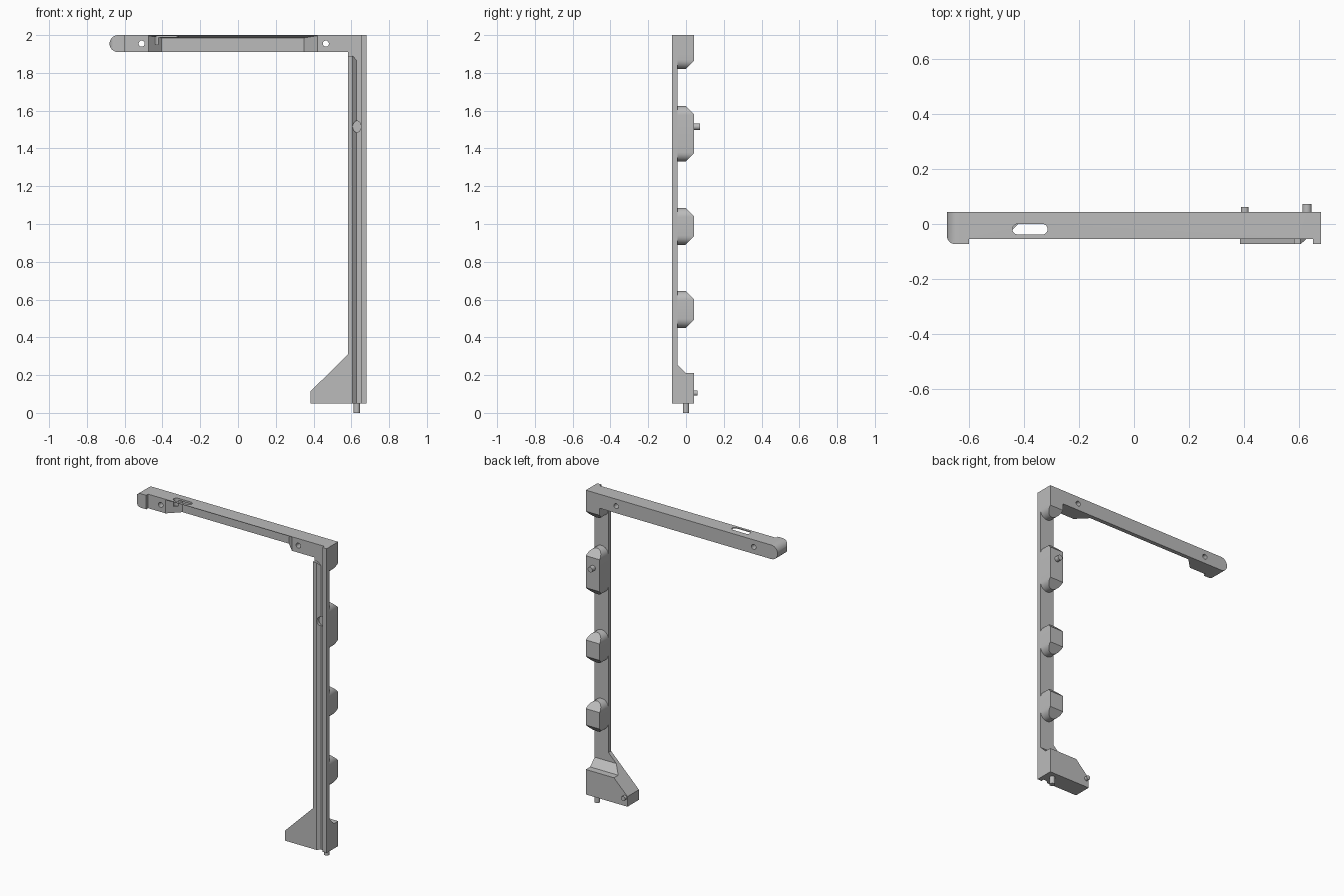
import bpy, bmesh, math
from mathutils import Vector

cube = bpy.data.objects.get("Cube")
if cube:
    bpy.data.objects.remove(cube, do_unlink=True)

grey = bpy.data.materials.new("plain grey")
grey.use_nodes = True
COLOUR = (0.5, 0.5, 0.5, 1)
grey.diffuse_color = COLOUR
grey.node_tree.nodes["Principled BSDF"].inputs["Base Color"].default_value = COLOUR

# Main depths (y) and widths (x)
FRONT, INNER, RAIL_BACK, BACK = -0.073, -0.054, -0.046, 0.043
LEFT, RIGHT, COL = -0.68, 0.68, 0.582


def prism(name, points, axis, lo, hi):
    """Extrude a 2D outline along x, y or z."""
    place = {"x": lambda a, b, t: (t, a, b),
             "y": lambda a, b, t: (a, t, b),
             "z": lambda a, b, t: (a, b, t)}[axis]
    bm = bmesh.new()
    face = bm.faces.new([bm.verts.new(place(a, b, lo)) for a, b in points])
    new = bmesh.ops.extrude_face_region(bm, geom=[face])["geom"]
    shift = Vector(place(0, 0, hi - lo))
    bmesh.ops.translate(bm, vec=shift, verts=[v for v in new if isinstance(v, bmesh.types.BMVert)])
    bmesh.ops.recalc_face_normals(bm, faces=bm.faces)
    mesh = bpy.data.meshes.new(name)
    bm.to_mesh(mesh)
    bm.free()
    mesh.materials.append(grey)
    obj = bpy.data.objects.new(name, mesh)
    bpy.context.collection.objects.link(obj)
    return obj


def box(a0, a1, b0, b1):
    return [(a0, b0), (a1, b0), (a1, b1), (a0, b1)]


def arc(cx, cy, rx, start, end, ry=None, steps=16):
    ry = ry or rx
    angles = [math.radians(start + (end - start) * i / steps) for i in range(steps + 1)]
    return [(cx + rx * math.cos(t), cy + ry * math.sin(t)) for t in angles]


def circle(cx, cy, rx, ry=None):
    return arc(cx, cy, rx, 0, 360, ry, 24)[:-1]


def cut(obj, cutter):
    mod = obj.modifiers.new("cut", "BOOLEAN")
    mod.operation, mod.solver, mod.object = "DIFFERENCE", "EXACT", cutter
    bpy.context.view_layer.objects.active = obj
    bpy.ops.object.modifier_apply(modifier=mod.name)
    bpy.data.objects.remove(cutter, do_unlink=True)


def smooth(obj):
    bpy.ops.object.select_all(action="DESELECT")
    obj.select_set(True)
    bpy.context.view_layer.objects.active = obj
    bpy.ops.object.shade_smooth_by_angle(angle=math.radians(25))


# Upright rail with a groove that has one slanted wall
rail = prism("upright_rail", [
    (COL, RAIL_BACK), (COL, FRONT), (0.606, FRONT), (0.627, INNER),
    (0.65, INNER), (0.65, FRONT), (RIGHT, FRONT), (RIGHT, RAIL_BACK)], "z", 0.05, 1.91)
cut(rail, prism("land_cutter", [
    (0.57, 1.89), (0.606, 1.89), (0.635, 1.86), (0.649, 1.86), (0.649, 1.95), (0.57, 1.95)],
    "y", -0.1, INNER - 0.0002))
cut(rail, prism("recess_cutter", circle(0.629, 1.515, 0.022, 0.03), "y", -0.1, 0))
smooth(rail)


# Lugs: round-ended blocks behind the rail with bevelled back corners
def lug(name, z0, z1, round_top=True):
    r = (RIGHT - COL) / 2
    mid = COL + r
    outline = arc(mid, z0 + r, r, 180, 360)
    outline += arc(mid, z1 - r, r, 0, 180) if round_top else [(RIGHT, z1), (COL, z1)]
    obj = prism(name, outline, "y", RAIL_BACK, BACK)
    ends = [(z0, 1), (z1, -1)] if round_top else [(z0, 1)]
    for z, s in ends:
        cut(obj, prism("bevel_cutter", [
            (-0.012, z - s * 0.01), (0.053, z + s * 0.055), (0.053, z - s * 0.01)], "x", 0.5, 0.8))
    smooth(obj)


lug("lower_lug", 0.45, 0.645)
lug("middle_lug", 0.89, 1.085)
lug("upper_lug", 1.33, 1.625)
lug("corner_lug", 1.82, 1.91, False)

# Foot: thin gusset in front, thicker block behind it
prism("foot_gusset", [(0.385, 0.05), (COL, 0.05), (COL, 0.31), (0.385, 0.115)],
      "y", FRONT, RAIL_BACK)
foot = prism("foot_block", [
    (0.385, 0.05), (RIGHT, 0.05), (RIGHT, 0.31), (COL, 0.31), (0.385, 0.115)],
    "y", RAIL_BACK, BACK)
cut(foot, prism("step_cutter", [
    (-0.05, 0.259), (0, 0.21), (0.06, 0.21), (0.06, 0.4), (-0.05, 0.4)], "x", 0.3, 0.8))

# Top beam with a rounded free end
beam = prism("top_beam", [(RIGHT, 1.91), (RIGHT, 2.0)]
             + arc(LEFT + 0.045, 1.955, 0.045, 90, 270), "y", FRONT, BACK)
cut(beam, prism("front_cutter", box(-0.6, 0.65, -0.1, INNER), "z", 1.8, 2.1))
cut(beam, prism("corner_cutter", [(-0.7, -0.1), (-0.65, -0.1)]
                + arc(-0.65, -0.043, 0.03, 270, 180) + [(-0.7, -0.043)], "z", 1.8, 2.1))

# Long recess with ramped ends below a thin, tapering top lip
recess = prism("recess_cutter", [
    (-0.481, -0.06), (-0.405, 0.016), (0.35, 0.016), (0.426, -0.06)], "z", 1.8, 1.985)
for v in recess.data.vertices:
    if v.co.z > 1.9 and v.co.y < 0:
        v.co.z = 1.998
cut(beam, recess)

# Slot in the top and two cross holes
cut(beam, prism("slot_cutter", arc(-0.333, -0.019, 0.019, -90, 90)
                + arc(-0.423, -0.019, 0.019, 90, 270), "z", 1.95, 2.1))
for x in (-0.51, 0.465):
    cut(beam, prism("hole_cutter", circle(x, 1.955, 0.016), "y", -0.2, 0.2))
smooth(beam)

# Locating pins
for pin in (prism("upper_pin", circle(0.629, 1.515, 0.017), "y", BACK, 0.073),
            prism("foot_pin", circle(0.403, 0.105, 0.014), "y", BACK, 0.062),
            prism("bottom_pin", circle(0.629, 0, 0.017), "z", 0, 0.05)):
    smooth(pin)
